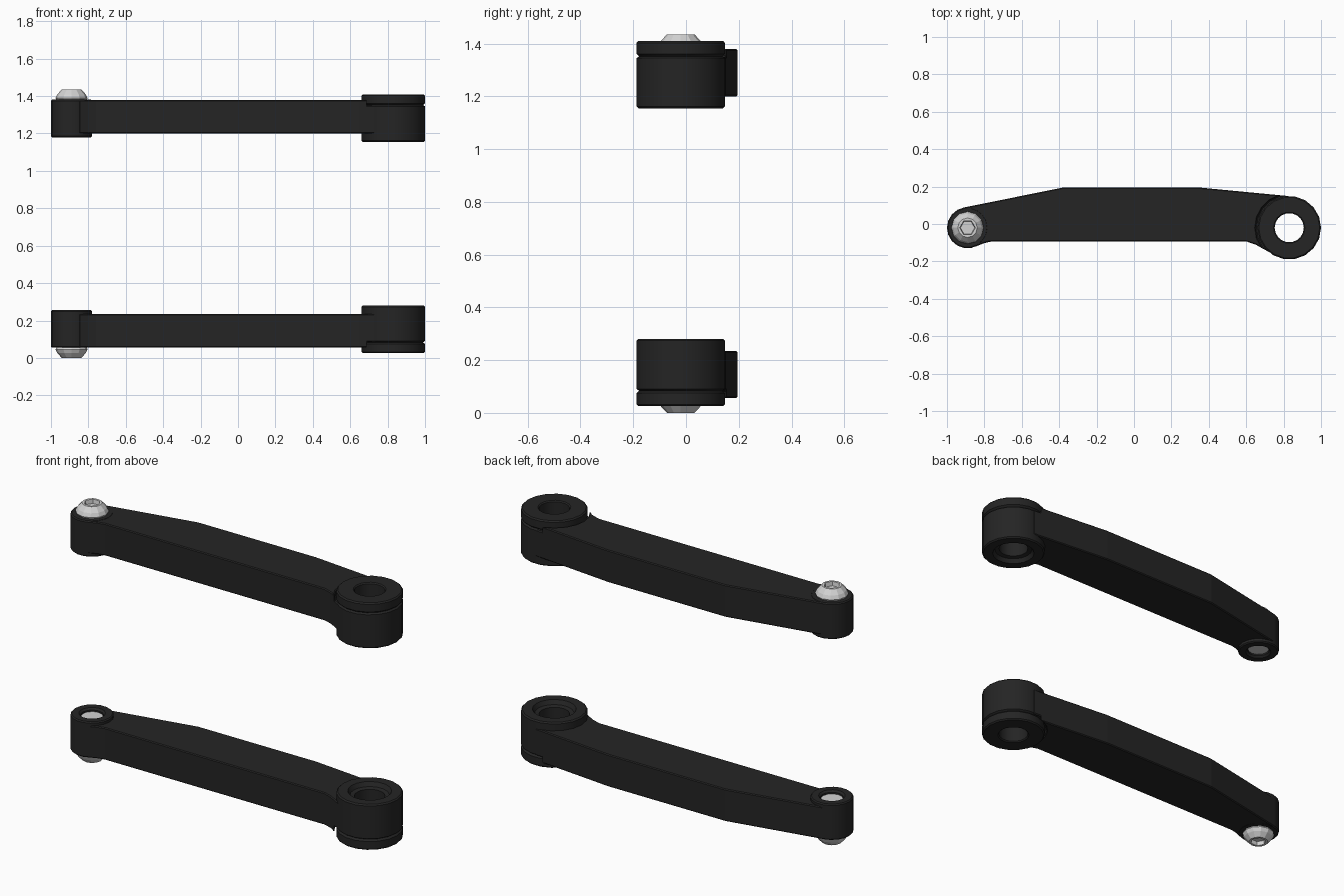
import bpy
import bmesh
from math import sin, cos, pi, radians

cube = bpy.data.objects.get("Cube")
if cube:
    bpy.data.objects.remove(cube, do_unlink=True)

MID = 0.7175                 # height of the mirror plane between both arms
BOLT = (-0.89, -0.02)        # axis of the narrow end
HUB = (0.83, -0.02)          # axis of the wide end


def material(name, value, rough):
    m = bpy.data.materials.new(name)
    m.use_nodes = True
    colour = (value, value, value, 1)
    m.diffuse_color = colour
    shader = m.node_tree.nodes["Principled BSDF"]
    shader.inputs["Base Color"].default_value = colour
    shader.inputs["Roughness"].default_value = rough
    return m


BLACK = material("matt black", 0.018, 0.6)
SILVER = material("silver", 0.65, 0.4)


def finish(name, bm, mat, smooth=False):
    bmesh.ops.recalc_face_normals(bm, faces=bm.faces)
    mesh = bpy.data.meshes.new(name)
    bm.to_mesh(mesh)
    bm.free()
    mesh.materials.append(mat)
    ob = bpy.data.objects.new(name, mesh)
    bpy.context.collection.objects.link(ob)
    if smooth:
        bpy.ops.object.select_all(action='DESELECT')
        ob.select_set(True)
        bpy.context.view_layer.objects.active = ob
        bpy.ops.object.shade_smooth_by_angle(angle=radians(30))
    return ob


def lathe(name, axis, profile, side, sides, mat, closed=True, hex_below=0, smooth=True):
    """Turn (radius, height) points about an upright axis; small rings may be hexagonal."""
    bm = bmesh.new()
    rings = []
    for r, z in profile:
        ring = []
        for i in range(sides):
            a = 2 * pi * i / sides
            k = r * cos(pi / 6) if r < hex_below and i % 2 else r
            ring.append(bm.verts.new((axis[0] + k * cos(a), axis[1] + k * sin(a), MID + side * z)))
        rings.append(ring)
    pairs = list(zip(rings, rings[1:]))
    if closed:
        pairs.append((rings[-1], rings[0]))
    else:
        bm.faces.new(rings[0])
        bm.faces.new(rings[-1])
    for low, high in pairs:
        for i in range(sides):
            j = (i + 1) % sides
            bm.faces.new((low[i], low[j], high[j], high[i]))
    return finish(name, bm, mat, smooth)


def arc(axis, r, start, end, steps=8):
    angles = [radians(start + (end - start) * i / steps) for i in range(steps + 1)]
    return [(axis[0] + r * cos(a), axis[1] + r * sin(a)) for a in angles]


# Arm outline, hollowed at both ends to clear the bores
outline = [(-0.85, -0.122), (-0.80, -0.102), (-0.76, -0.093), (0.60, -0.093),
           (0.65, -0.11), (0.74, -0.16)]
outline += arc(HUB, 0.12, 225, 95)
outline += [(0.83, 0.149), (0.35, 0.195), (-0.38, 0.195), (-0.91, 0.088)]
outline += arc(BOLT, 0.075, 100, -70)


def build_arm(prefix, side):
    # Cranked bar
    bm = bmesh.new()
    face = bm.faces.new([bm.verts.new((x, y, MID + side * 0.482)) for x, y in outline])
    top = bmesh.ops.extrude_face_region(bm, geom=[face])["geom"]
    bmesh.ops.translate(bm, vec=(0, 0, side * 0.18),
                        verts=[v for v in top if isinstance(v, bmesh.types.BMVert)])
    bar = finish(prefix + "_bar", bm, BLACK)

    # Clearance step around the collar
    cutter = lathe(prefix + "_collar_cutter", HUB, [(0.18, 0.632), (0.18, 0.75)],
                   side, 20, BLACK, closed=False, smooth=False)
    cutter.hide_render = True
    cutter.hide_set(True)
    cut = bar.modifiers.new("collar clearance", 'BOOLEAN')
    cut.operation = 'DIFFERENCE'
    cut.object = cutter
    bevel = bar.modifiers.new("soft edges", 'BEVEL')
    bevel.width = 0.005
    bevel.segments = 1
    bevel.limit_method = 'ANGLE'
    bevel.angle_limit = radians(50)
    bevel.use_clamp_overlap = False

    # Wide hub with countersunk bore, groove and collar
    lathe(prefix + "_hub", HUB,
          [(0.112, 0.437), (0.163, 0.437), (0.17, 0.444), (0.17, 0.627), (0.16, 0.634),
           (0.17, 0.643), (0.17, 0.685), (0.163, 0.692), (0.084, 0.692), (0.078, 0.686),
           (0.078, 0.465), (0.10, 0.46)], side, 18, BLACK)

    # Narrow boss with bolt bore
    lathe(prefix + "_boss", BOLT,
          [(0.068, 0.462), (0.104, 0.462), (0.11, 0.468), (0.11, 0.657),
           (0.104, 0.663), (0.058, 0.663), (0.058, 0.472)], side, 18, BLACK)

    # Bolt with domed head and hexagonal socket
    lathe(prefix + "_bolt_head", BOLT,
          [(0.08, 0.66), (0.086, 0.672), (0.076, 0.692), (0.052, 0.7175),
           (0.042, 0.7175), (0.038, 0.695)], side, 12, SILVER,
          closed=False, hex_below=0.045, smooth=False)
    lathe(prefix + "_bolt_shank", BOLT, [(0.057, 0.48), (0.057, 0.67)],
          side, 12, SILVER, closed=False)


build_arm("upper", 1)
build_arm("lower", -1)
